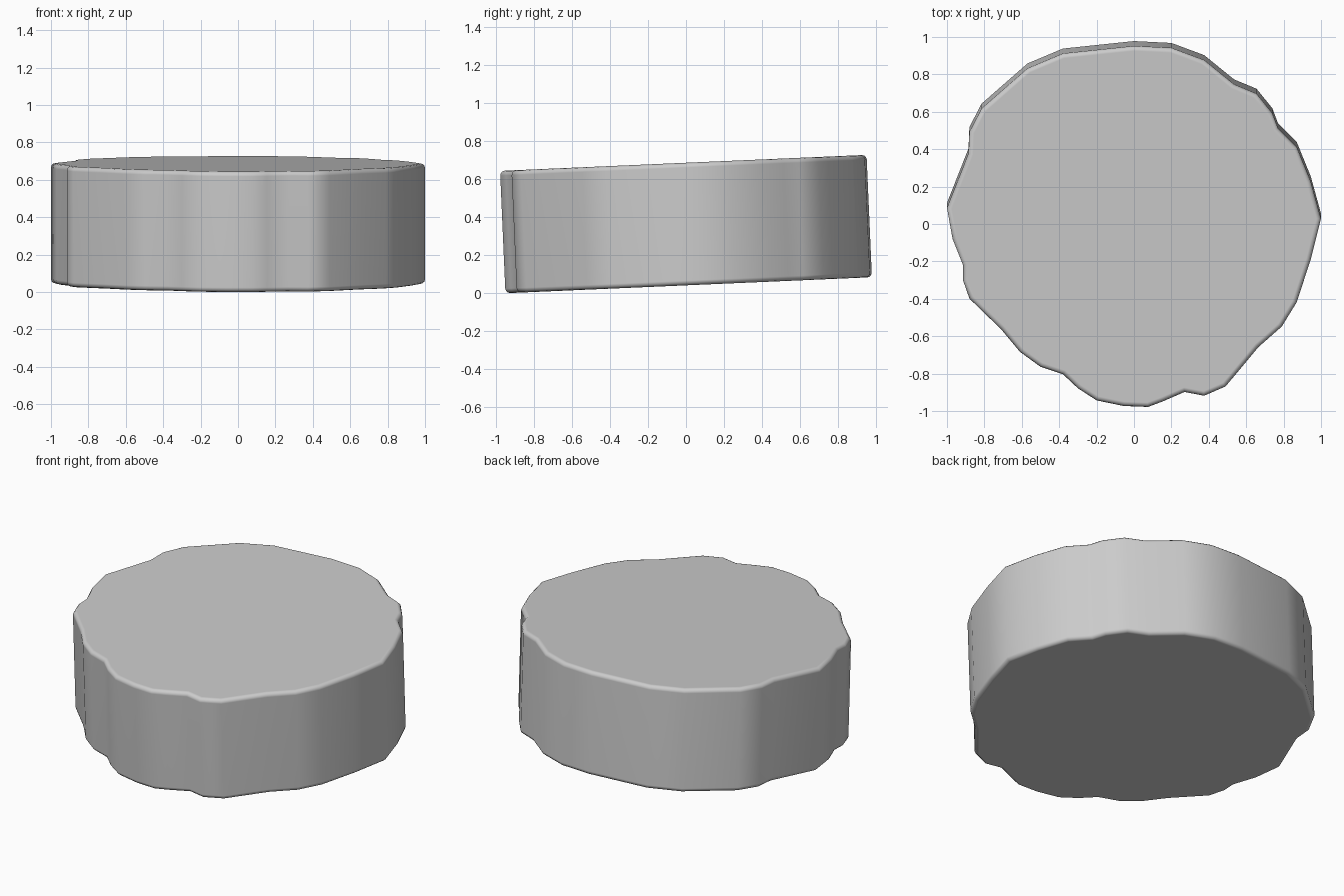
import bpy, bmesh, math
from mathutils import Matrix

if "Cube" in bpy.data.objects:
    bpy.data.objects.remove(bpy.data.objects["Cube"])

TILT = math.radians(2.5)
HEIGHT = 0.645
SHIFT = HEIGHT / 2 * math.sin(TILT)

# irregular outline seen from above, counter-clockwise
OUTLINE = [
    (1.0, .05), (.945, .26), (.87, .445), (.77, .545), (.74, .625), (.655, .73),
    (.535, .78), (.375, .91), (.2, .975), (0, .985), (-.38, .945), (-.57, .865),
    (-.815, .65), (-.88, .525), (-.885, .41), (-1.0, .11), (-.97, -.065),
    (-.915, -.21), (-.915, -.295), (-.88, -.395), (-.71, -.56), (-.61, -.68),
    (-.5, -.76), (-.38, -.8), (-.3, -.875), (-.2, -.94), (-.055, -.97),
    (.075, -.975), (.155, -.945), (.27, -.895), (.375, -.915), (.49, -.865),
    (.665, -.655), (.79, -.545), (.87, -.415), (.945, -.18),
]

# slab: extruded outline
bm = bmesh.new()
ring = [bm.verts.new((x, y - math.copysign(min(SHIFT, abs(y) * 0.05), y), 0))
        for x, y in OUTLINE]
base = bm.faces.new(ring)
top = bmesh.ops.extrude_face_region(bm, geom=[base])
bmesh.ops.translate(bm, vec=(0, 0, HEIGHT),
                    verts=[v for v in top["geom"] if isinstance(v, bmesh.types.BMVert)])
bmesh.ops.recalc_face_normals(bm, faces=bm.faces)

# rounded rims on top and bottom
rims = [e for e in bm.edges if abs(e.verts[0].co.z - e.verts[1].co.z) < 1e-4]
bmesh.ops.bevel(bm, geom=rims, offset=0.025, segments=3, profile=0.5,
                affect='EDGES', clamp_overlap=True)

# tilt back upward, then rest on the ground and centre
bmesh.ops.transform(bm, matrix=Matrix.Rotation(TILT, 4, 'X'), verts=bm.verts)
lo = [min(v.co[i] for v in bm.verts) for i in range(3)]
hi = [max(v.co[i] for v in bm.verts) for i in range(3)]
bmesh.ops.translate(bm, verts=bm.verts,
                    vec=(-(lo[0] + hi[0]) / 2, -(lo[1] + hi[1]) / 2, -lo[2]))

mesh = bpy.data.meshes.new("stone_slab")
bm.to_mesh(mesh)
bm.free()
slab = bpy.data.objects.new("stone_slab", mesh)
bpy.context.collection.objects.link(slab)

# smooth sides with flat caps
bpy.context.view_layer.objects.active = slab
slab.select_set(True)
bpy.ops.object.shade_smooth_by_angle(angle=math.radians(45))
weighted = slab.modifiers.new("weighted_normals", 'WEIGHTED_NORMAL')
weighted.keep_sharp = True
